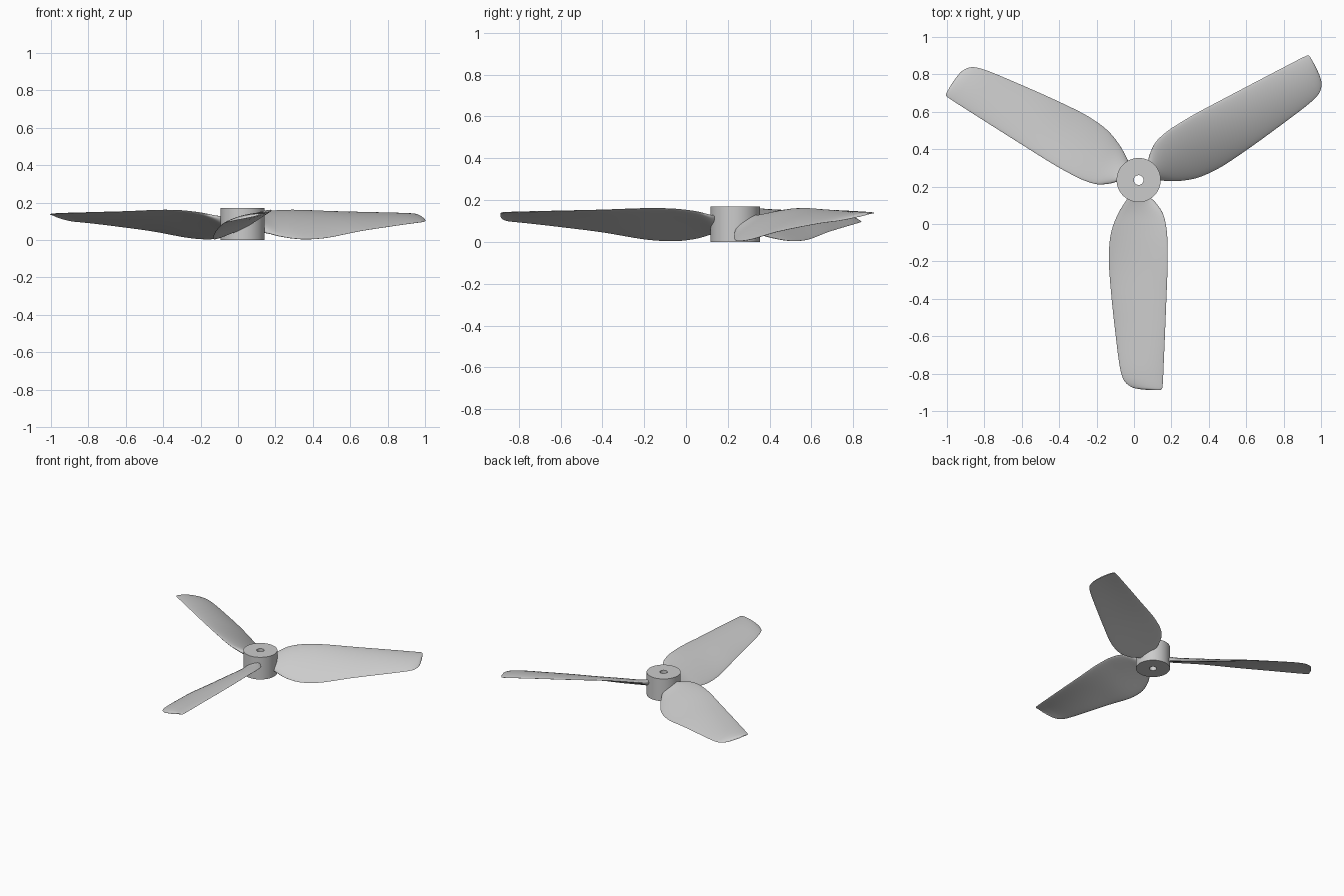
import bpy, bmesh, math
from mathutils import Matrix

if "Cube" in bpy.data.objects:
    bpy.data.objects.remove(bpy.data.objects["Cube"])

CENTER = (0.025, 0.235, 0)


def finish(name, bm, angle):
    bmesh.ops.recalc_face_normals(bm, faces=bm.faces)
    mesh = bpy.data.meshes.new(name)
    bm.to_mesh(mesh)
    bm.free()
    obj = bpy.data.objects.new(name, mesh)
    bpy.context.collection.objects.link(obj)
    bpy.ops.object.select_all(action='DESELECT')
    obj.select_set(True)
    bpy.context.view_layer.objects.active = obj
    bpy.ops.object.shade_smooth_by_angle(angle=math.radians(angle))
    return obj


def bridge(bm, rings, closed=False):
    count = len(rings) if closed else len(rings) - 1
    for i in range(count):
        a, b = rings[i], rings[(i + 1) % len(rings)]
        for j in range(len(a)):
            k = (j + 1) % len(a)
            bm.faces.new((a[j], a[k], b[k], b[j]))


# Hub: a rectangular profile revolved around the shaft hole
bm = bmesh.new()
N = 96
profile = [(0.026, 0.0), (0.118, 0.0), (0.118, 0.17), (0.026, 0.17)]
rings = [[bm.verts.new((r * math.cos(2 * math.pi * i / N),
                        r * math.sin(2 * math.pi * i / N), z)) for i in range(N)]
         for r, z in profile]
bridge(bm, rings, closed=True)
finish("hub", bm, 30).location = CENTER

# Blade stations: radius, low edge offset, high edge offset, low z, high z, thickness
STATIONS = [
    (0.090, -0.052, 0.056, 0.050, 0.112, 0.060),
    (0.120, -0.074, 0.090, 0.038, 0.122, 0.046),
    (0.180, -0.110, 0.130, 0.018, 0.142, 0.034),
    (0.260, -0.142, 0.149, 0.006, 0.154, 0.030),
    (0.340, -0.156, 0.154, 0.005, 0.159, 0.028),
    (0.450, -0.159, 0.155, 0.015, 0.159, 0.026),
    (0.640, -0.144, 0.148, 0.047, 0.152, 0.022),
    (0.840, -0.122, 0.140, 0.072, 0.147, 0.018),
    (0.980, -0.104, 0.134, 0.088, 0.143, 0.016),
    (1.050, -0.088, 0.131, 0.095, 0.141, 0.014),
    (1.085, -0.068, 0.129, 0.099, 0.140, 0.013),
    (1.108, -0.035, 0.127, 0.106, 0.139, 0.011),
    (1.117, 0.000, 0.124, 0.113, 0.138, 0.009),
    (1.123, 0.055, 0.116, 0.124, 0.137, 0.005),
]


def spline(p, u):
    # Catmull-Rom through the stations
    i = min(int(u), len(p) - 2)
    f = u - i
    a, b, c, d = p[max(i - 1, 0)], p[i], p[i + 1], p[min(i + 2, len(p) - 1)]
    return [0.5 * (2 * q + (s - o) * f + (2 * o - 5 * q + 4 * s - t) * f * f
                   + (3 * q - o - 3 * s + t) * f ** 3)
            for o, q, s, t in zip(a, b, c, d)]


def build_blade(name, turn):
    bm = bmesh.new()
    rings, steps, half = [], 5, 20
    for n in range((len(STATIONS) - 1) * steps + 1):
        r, t0, t1, z0, z1, thick = spline(STATIONS, n / steps)
        ring = []
        for j in range(2 * half):
            a = math.pi * j / half
            s = 0.5 - 0.5 * math.cos(a)
            camber = 0.05 * (t1 - t0) * 4 * s * (1 - s)
            z = z0 + (z1 - z0) * s + camber + 0.5 * thick * math.sin(a)
            ring.append(bm.verts.new((t0 + (t1 - t0) * s, -r, max(z, 0.0))))
        rings.append(ring)
    bridge(bm, rings)
    bm.faces.new(rings[0])
    bm.faces.new(rings[-1])
    bm.transform(Matrix.Rotation(turn, 4, 'Z'))
    finish(name, bm, 50).location = CENTER


# Three twisted blades
for k in range(3):
    build_blade(f"blade_{k + 1}", k * 2 * math.pi / 3)
